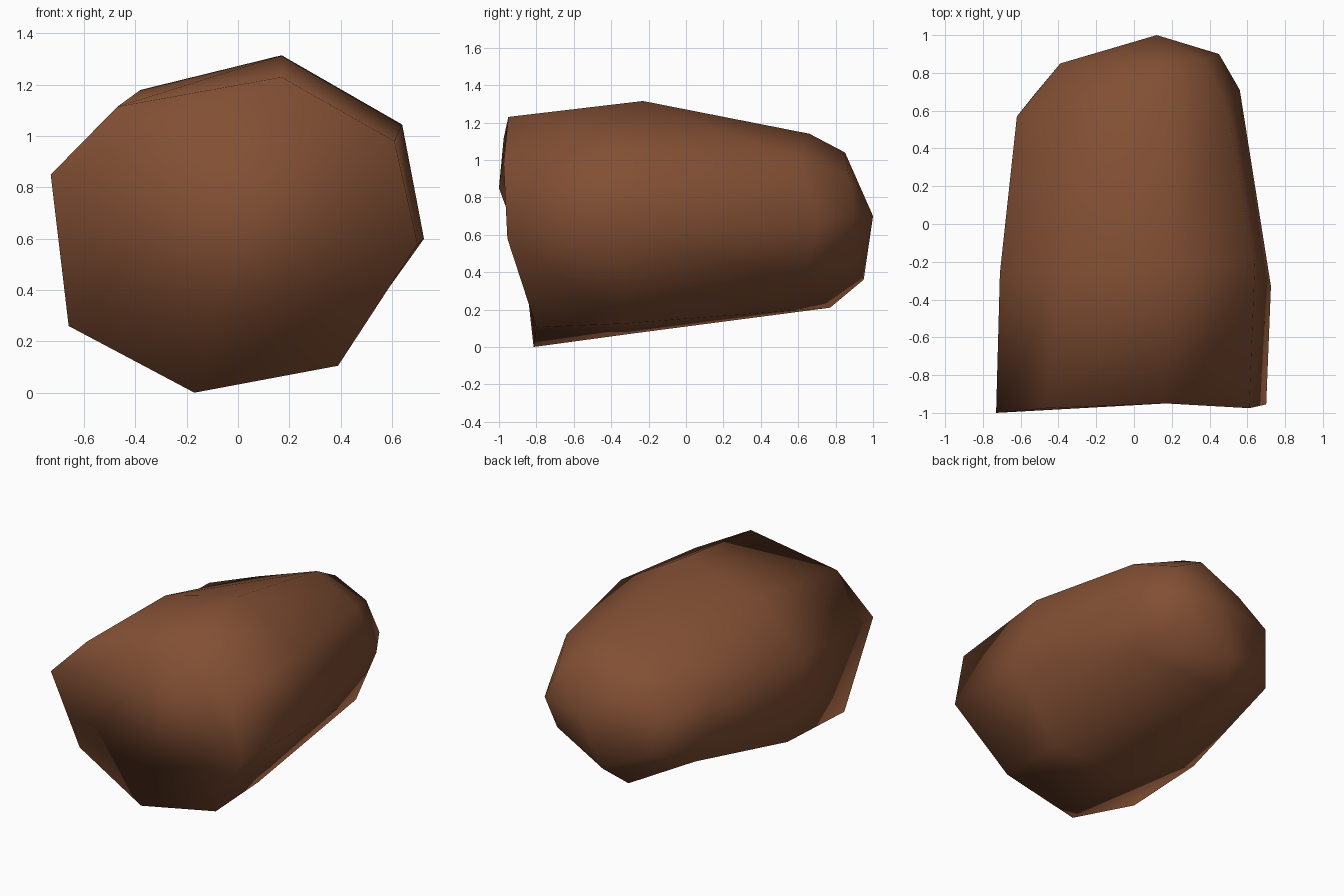
import bpy
import bmesh

if "Cube" in bpy.data.objects:
    bpy.data.objects.remove(bpy.data.objects["Cube"])

# Four eight-sided cross-sections from front to back, each starting at the left
# and running over the top to the right and back underneath
RINGS = [
    [(-.73, -1.0, .85), (-.47, -.975, 1.115), (.17, -.95, 1.23), (.61, -.975, .98),
     (.70, -.955, .58), (.39, -.80, .105), (-.17, -.815, 0), (-.66, -.785, .26)],
    [(-.71, -.26, .83), (-.38, -.25, 1.18), (.17, -.23, 1.315), (.64, -.21, 1.045),
     (.725, -.33, .60), (.385, -.33, .125), (-.17, -.30, .07), (-.65, -.18, .28)],
    [(-.62, .57, .89), (-.30, .65, .99), (.14, .66, 1.14), (.50, .59, 1.01),
     (.56, .71, .67), (.46, .63, .35), (-.10, .77, .21), (-.54, .67, .44)],
    [(-.39, .85, .74), (-.16, .85, .90), (.15, .85, 1.04), (.37, .87, .92),
     (.45, .90, .71), (.36, .89, .52), (-.03, .95, .36), (-.33, .86, .50)],
]
BACK_TIP = (.12, 1.0, .70)

bm = bmesh.new()
rings = [[bm.verts.new(p) for p in ring] for ring in RINGS]

# Sides
for a, b in zip(rings, rings[1:]):
    for i in range(8):
        j = (i + 1) % 8
        bm.faces.new((a[i], a[j], b[j], b[i]))

# Front end, fanned out from its top corner
front = rings[0]
for k in range(3, 9):
    bm.faces.new((front[2], front[k % 8], front[(k + 1) % 8]))

# Blunt pointed back end
tip = bm.verts.new(BACK_TIP)
for i in range(8):
    bm.faces.new((rings[-1][i], rings[-1][(i + 1) % 8], tip))

bmesh.ops.recalc_face_normals(bm, faces=bm.faces[:])
for f in bm.faces:
    f.smooth = True

mesh = bpy.data.meshes.new("boulder")
bm.to_mesh(mesh)
bm.free()

# Single earthy colour
brown = bpy.data.materials.new("earth brown")
brown.diffuse_color = (.222, .078, .034, 1)
brown.use_nodes = True
brown.node_tree.nodes["Principled BSDF"].inputs["Base Color"].default_value = brown.diffuse_color
mesh.materials.append(brown)

boulder = bpy.data.objects.new("boulder", mesh)
bpy.context.collection.objects.link(boulder)
